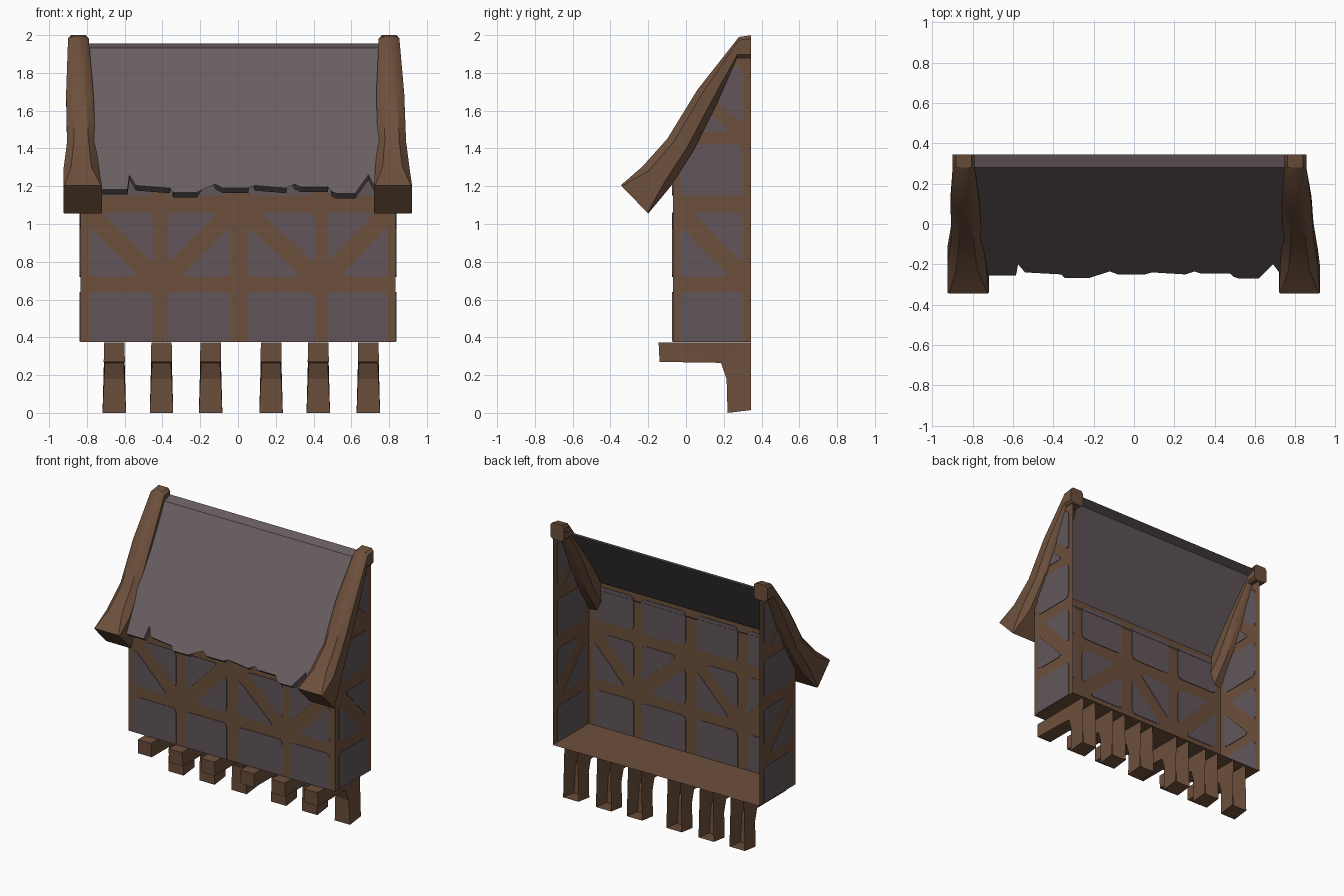
import bpy, bmesh
from mathutils import Vector

if "Cube" in bpy.data.objects:
    bpy.data.objects.remove(bpy.data.objects["Cube"])


def material(name, rgb):
    m = bpy.data.materials.new(name)
    m.diffuse_color = (*rgb, 1)
    m.use_nodes = True
    m.node_tree.nodes["Principled BSDF"].inputs["Base Color"].default_value = m.diffuse_color
    return m


TIMBER = material("timber_brown", (0.152, 0.079, 0.045))
PLASTER = material("plaster_grey", (0.122, 0.094, 0.105))
SLATE = material("roof_grey", (0.140, 0.112, 0.120))


def finish(name, bm, mats, smooth=False):
    me = bpy.data.meshes.new(name)
    bm.to_mesh(me)
    bm.free()
    for m in mats:
        me.materials.append(m)
    ob = bpy.data.objects.new(name, me)
    bpy.context.collection.objects.link(ob)
    if smooth:
        bpy.ops.object.select_all(action='DESELECT')
        ob.select_set(True)
        bpy.context.view_layer.objects.active = ob
        bpy.ops.object.shade_smooth_by_angle(angle=0.7)
    return ob


def rounded(pts, r=0.035):
    """Round polygon corners, leaving those on the wall's base square."""
    out = []
    for i, p in enumerate(pts):
        p = Vector(p)
        a, b = Vector(pts[i - 1]), Vector(pts[(i + 1) % len(pts)])
        if 0.37 < p.y < 0.39:
            out.append(p)
            continue
        s = p + (a - p).normalized() * r
        e = p + (b - p).normalized() * r
        out += [s, (s + e) * 0.25 + p * 0.5, e]
    return out


def wall(name, outline, panels, place, flip=False):
    """Timber sheet with thin plaster plates that show on both sides."""
    bm = bmesh.new()
    f = bm.faces.new([bm.verts.new(place(u, v, 0)) for u, v in outline])
    if flip:
        f.normal_flip()
    plates = []
    for pts in panels:
        ring = rounded(pts)
        lo = [bm.verts.new(place(p.x, p.y, -0.004)) for p in ring]
        hi = [bm.verts.new(place(p.x, p.y, 0.004)) for p in ring]
        plates += [bm.faces.new(lo[::-1]), bm.faces.new(hi)]
        for i in range(len(ring)):
            j = (i + 1) % len(ring)
            plates.append(bm.faces.new((lo[i], lo[j], hi[j], hi[i])))
    for p in plates:
        p.material_index = 1
    bmesh.ops.recalc_face_normals(bm, faces=plates)
    return finish(name, bm, (TIMBER, PLASTER))


def rect(a, b, c, d):
    return [(a, c), (b, c), (b, d), (a, d)]


def braced(a, b, falling):
    """Two triangles either side of a diagonal brace."""
    lo, hi, g = 0.72, 1.06, 0.07
    tris = ([(a, lo), (b - g, lo), (a, hi - g)], [(b, lo + g), (b, hi), (a + g, hi)])
    if falling:
        return list(tris)
    return [[(a + b - u, v) for u, v in t][::-1] for t in tris]


# front wall
panels = []
for i, (a, b) in enumerate([(-0.79, -0.45), (-0.37, -0.04), (0.05, 0.41), (0.47, 0.795)]):
    panels += [rect(a, b, 0.378, 0.64), rect(a, b, 1.15, 1.40)]
    panels += braced(a, b, i % 2 == 0)
wall("front_wall", rect(-0.835, 0.835, 0.375, 1.43), panels,
     lambda u, v, d: (u, -0.07 + d, v))

# gabled side walls
side_panels = [rect(-0.03, 0.30, 0.378, 0.64), rect(-0.03, 0.30, 1.15, 1.42),
               [(0.03, 1.49), (0.23, 1.49), (0.08, 1.63)],
               [(0.15, 1.66), (0.30, 1.53), (0.30, 1.84), (0.24, 1.84)]]
side_panels += braced(-0.03, 0.30, True)
gable = [(-0.07, 0.375), (0.345, 0.375), (0.345, 1.94), (0.28, 1.92), (-0.07, 1.43)]
for side, s in (("left", -1), ("right", 1)):
    wall(side + "_wall", gable, side_panels,
         lambda u, v, d: (s * 0.835 + d, u, v), s < 0)

# floor
wall("floor", rect(-0.835, 0.835, -0.07, 0.345), [], lambda u, v, d: (u, v, 0.375 + d))


# roof sheet with a ragged, notched eave
def roof_z(y):
    return 1.19 + (y + 0.25) * 1.4


eave = [(-0.82, -0.255), (-0.585, -0.255), (-0.575, -0.20), (-0.54, -0.24), (-0.36, -0.25),
        (-0.352, -0.205), (-0.345, -0.267), (-0.22, -0.267), (-0.15, -0.20), (-0.12, -0.235),
        (-0.08, -0.25), (0.055, -0.25), (0.062, -0.20), (0.09, -0.24), (0.255, -0.25),
        (0.263, -0.20), (0.30, -0.235), (0.33, -0.245), (0.475, -0.245), (0.485, -0.205),
        (0.495, -0.262), (0.52, -0.27), (0.62, -0.27), (0.69, -0.20), (0.72, -0.24),
        (0.82, -0.25)]
bm = bmesh.new()
top = [bm.verts.new((x, y, roof_z(y))) for x, y in eave]
lip = [bm.verts.new((x, y + 0.035, roof_z(y) - 0.027)) for x, y in eave]
back = [bm.verts.new((x, -0.065, roof_z(-0.10) - 0.027)) for x, y in eave]
r0, r1 = [bm.verts.new((x, 0.28, roof_z(0.28))) for x in (0.82, -0.82)]
c0, c1 = [bm.verts.new((x, 0.345, 1.955)) for x in (0.82, -0.82)]
bm.faces.new(top + [r0, r1])
bm.faces.new((r1, r0, c0, c1))
for i in range(len(eave) - 1):
    bm.faces.new((top[i + 1], top[i], lip[i], lip[i + 1]))
    bm.faces.new((lip[i + 1], lip[i], back[i], back[i + 1]))
bmesh.ops.triangulate(bm, faces=[f for f in bm.faces if len(f.verts) > 4])
finish("roof", bm, (SLATE,))

# heavy curved gable beams: upper and lower edge points, foot to ridge
upper = [(-0.345, 1.205), (-0.23, 1.305), (-0.10, 1.45), (0.06, 1.71), (0.28, 1.99), (0.345, 2.0)]
lower = [(-0.20, 1.055), (-0.08, 1.20), (0.04, 1.39), (0.165, 1.64), (0.27, 1.88), (0.345, 1.88)]
spans = {"left_gable_beam": [(-0.925, -0.72), (-0.925, -0.735), (-0.905, -0.755),
                             (-0.91, -0.765), (-0.90, -0.79), (-0.90, -0.79)],
         "right_gable_beam": [(0.72, 0.922), (0.725, 0.91), (0.74, 0.89),
                              (0.732, 0.88), (0.745, 0.855), (0.745, 0.855)]}
chamfer = [0.03, 0.22, 0.25, 0.25, 0.15, 0.15]
for name, xs in spans.items():
    bm = bmesh.new()
    rings = []
    for (x0, x1), u, l, c in zip(xs, upper, lower, chamfer):
        u, l = Vector(u), Vector(l)
        ring = []
        for s, t in ((c, 0), (1 - c, 0), (1, c), (1, 1 - c), (1 - c, 1), (c, 1), (0, 1 - c), (0, c)):
            p = l.lerp(u, t)
            ring.append(bm.verts.new((x0 + (x1 - x0) * s, p.x, p.y)))
        rings.append(ring)
    for a, b in zip(rings, rings[1:]):
        for i in range(8):
            j = (i + 1) % 8
            bm.faces.new((a[i], a[j], b[j], b[i]))
    bm.faces.new(rings[0])
    bm.faces.new(rings[-1])
    bmesh.ops.recalc_face_normals(bm, faces=bm.faces)
    finish(name, bm, (TIMBER,), True)

# support brackets, open at the back: (y, z, half width)
arm = [(0.345, 0.373, 0.052), (-0.145, 0.372, 0.054), (-0.14, 0.27, 0.056), (0.185, 0.265, 0.050),
       (0.215, 0.18, 0.054), (0.22, 0.0, 0.062), (0.345, 0.015, 0.062)]
for n, cx in enumerate((-0.655, -0.405, -0.145, 0.175, 0.425, 0.69)):
    bm = bmesh.new()
    a = [bm.verts.new((cx - w, y, z)) for y, z, w in arm]
    b = [bm.verts.new((cx + w, y, z)) for y, z, w in arm]
    bm.faces.new(a)
    bm.faces.new(b[::-1])
    strips = [bm.faces.new((a[i], b[i], b[i + 1], a[i + 1])) for i in range(len(arm) - 1)]
    bmesh.ops.recalc_face_normals(bm, faces=bm.faces)
    if bm.faces[:] and strips[1].normal.y > 0:
        bmesh.ops.reverse_faces(bm, faces=bm.faces)
    bmesh.ops.triangulate(bm, faces=[f for f in bm.faces if len(f.verts) > 4])
    finish("bracket_%d" % (n + 1), bm, (TIMBER,))
